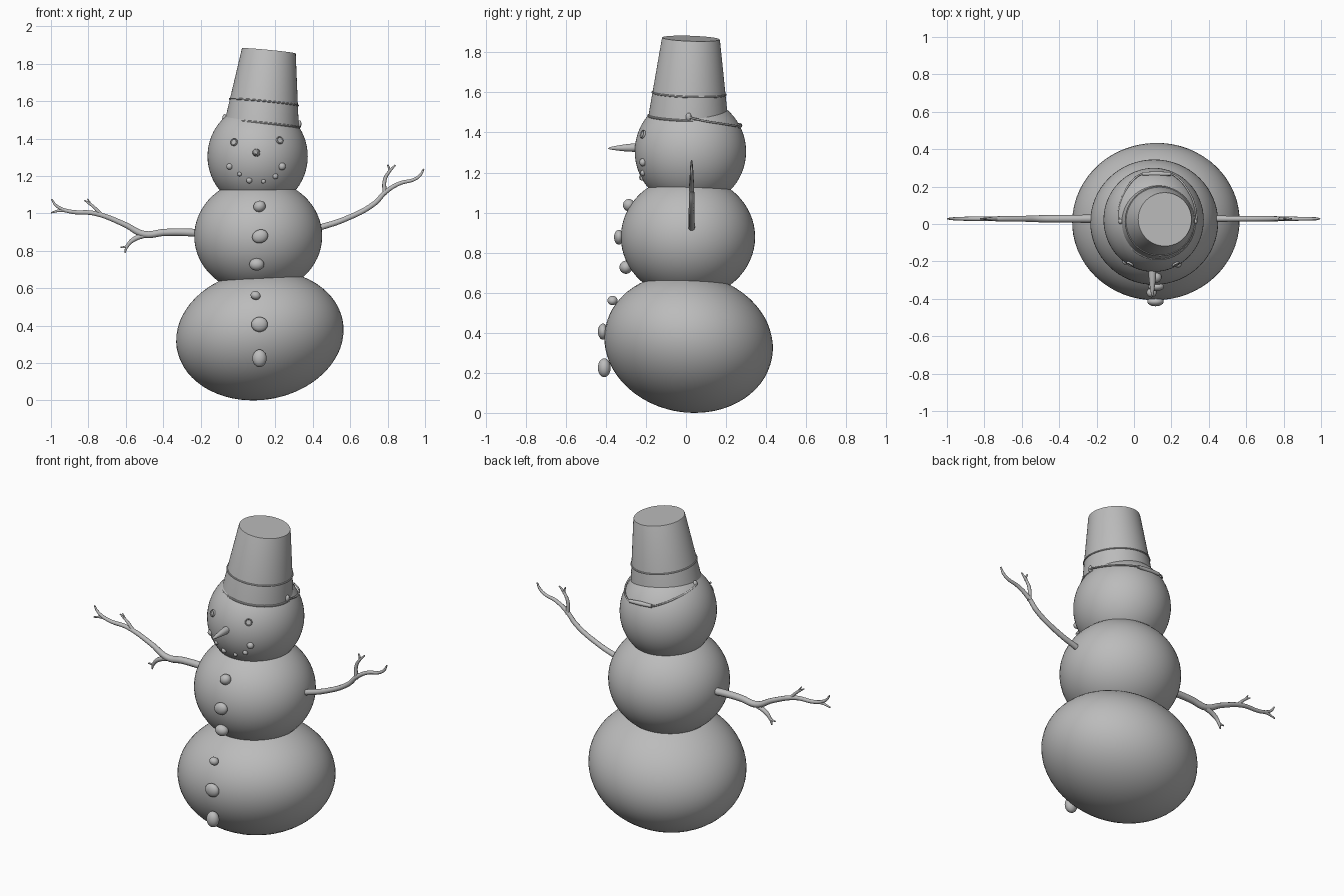
import bpy, bmesh, math
from mathutils import Vector, Matrix, Euler

if "Cube" in bpy.data.objects:
    bpy.data.objects.remove(bpy.data.objects["Cube"])

grey = bpy.data.materials.new("plain grey")
grey.diffuse_color = (0.5, 0.5, 0.5, 1)
grey.use_nodes = True
grey.node_tree.nodes["Principled BSDF"].inputs["Base Color"].default_value = grey.diffuse_color


def add_mesh(name, bm, angle=40):
    bmesh.ops.recalc_face_normals(bm, faces=bm.faces)
    me = bpy.data.meshes.new(name)
    bm.to_mesh(me)
    bm.free()
    ob = bpy.data.objects.new(name, me)
    bpy.context.collection.objects.link(ob)
    finish(ob, angle)
    return ob


def finish(ob, angle=40):
    ob.data.materials.clear()
    ob.data.materials.append(grey)
    bpy.ops.object.select_all(action='DESELECT')
    ob.select_set(True)
    bpy.context.view_layer.objects.active = ob
    bpy.ops.object.shade_smooth_by_angle(angle=math.radians(angle))


def ball(name, centre, radii, rot=(0, 0, 0), seg=48, ground=False):
    bm = bmesh.new()
    bmesh.ops.create_uvsphere(bm, u_segments=seg, v_segments=seg // 2, radius=1)
    m = (Matrix.Translation(centre) @ Euler([math.radians(a) for a in rot]).to_matrix().to_4x4()
         @ Matrix.Diagonal((*radii, 1)))
    bm.transform(m)
    if ground:  # drop the lowest point onto z = 0
        low = min(v.co.z for v in bm.verts)
        bm.transform(Matrix.Translation((0, 0, -low)))
    return add_mesh(name, bm, 80)


def lathe(name, profile, matrix, seg=64, closed=False):
    bm = bmesh.new()
    rings = []
    for r, z in profile:
        if r == 0:
            rings.append([bm.verts.new((0, 0, z))] * seg)
        else:
            rings.append([bm.verts.new((r * math.cos(2 * math.pi * i / seg),
                                        r * math.sin(2 * math.pi * i / seg), z)) for i in range(seg)])
    pairs = list(zip(rings, rings[1:])) + ([(rings[-1], rings[0])] if closed else [])
    for a, b in pairs:
        for i in range(seg):
            j = (i + 1) % seg
            bm.faces.new(list(dict.fromkeys((a[i], a[j], b[j], b[i]))))
    bm.transform(matrix)
    return add_mesh(name, bm)


def ring(name, radius, z, minor, matrix, seg=64):
    prof = [(radius + minor * math.cos(k * math.pi / 4), z + minor * math.sin(k * math.pi / 4))
            for k in range(8)]
    return lathe(name, prof, matrix, seg, closed=True)


def tube(name, strands):
    """Each strand is a list of (x, y, z, radius) points joined by a tapering round tube."""
    cu = bpy.data.curves.new(name, 'CURVE')
    cu.dimensions = '3D'
    cu.bevel_depth = 1
    cu.bevel_resolution = 3
    cu.resolution_u = 6
    cu.use_fill_caps = True
    for pts in strands:
        sp = cu.splines.new('BEZIER')
        sp.bezier_points.add(len(pts) - 1)
        for bp, (x, y, z, r) in zip(sp.bezier_points, pts):
            bp.co, bp.radius = (x, y, z), r
            bp.handle_left_type = bp.handle_right_type = 'AUTO'
    ob = bpy.data.objects.new(name, cu)
    bpy.context.collection.objects.link(ob)
    bpy.ops.object.select_all(action='DESELECT')
    ob.select_set(True)
    bpy.context.view_layer.objects.active = ob
    bpy.ops.object.convert(target='MESH')
    finish(bpy.context.view_layer.objects.active, 50)


# Three snow balls, slightly uneven
ball("lower_ball", (0.117, 0.013, 0.36), (0.45, 0.423, 0.343), (-10, -9, 0), 64, ground=True)
ball("middle_ball", (0.108, 0.01, 0.878), (0.342, 0.335, 0.308), (0, 0, 0), 64)
HEAD, HEAD_R = Vector((0.105, 0.022, 1.305)), Vector((0.268, 0.278, 0.278))
ball("head", HEAD, HEAD_R, (0, 0, 0), 64)


def on_head(x, z):
    """Front point on the head surface and its outward direction."""
    u, w = (x - HEAD.x) / HEAD_R.x, (z - HEAD.z) / HEAD_R.z
    v = -math.sqrt(max(0, 1 - u * u - w * w))
    p = Vector((x, HEAD.y + v * HEAD_R.y, z))
    return p, Vector((u / HEAD_R.x, v / HEAD_R.y, w / HEAD_R.z)).normalized()


# Eyes: small rimmed discs
for side, x, z in (("left", -0.02, 1.38), ("right", 0.222, 1.39)):
    p, n = on_head(x, z)
    m = Matrix.Translation(p) @ n.to_track_quat('Z', 'Y').to_matrix().to_4x4()
    lathe(side + "_eye", [(0, -0.008), (0.019, -0.008), (0.021, 0.004), (0.018, 0.009),
                          (0.014, 0.005), (0, 0.005)], m, 20)

# Carrot nose pointing forward
p, n = on_head(0.098, 1.325)
m = Matrix.Translation((0.098, -0.23, 1.325)) @ Matrix.Rotation(math.radians(91.5), 4, 'X')
lathe("nose", [(0, -0.02), (0.02, -0.02), (0.021, 0.03), (0.018, 0.07), (0.012, 0.115),
               (0.006, 0.15), (0, 0.16)], m, 20)

# Mouth pebbles
for i, (x, z, r) in enumerate([(-0.045, 1.251, 0.017), (0.008, 1.21, 0.012), (0.06, 1.176, 0.016),
                               (0.136, 1.171, 0.012), (0.2, 1.198, 0.015), (0.235, 1.251, 0.02)]):
    p, n = on_head(x, z)
    ball("mouth_pebble_%d" % (i + 1), p, (r, r * 0.9, r), (0, 0, 0), 16)

# Stone buttons down the front
for i, (c, r, t) in enumerate([
        ((0.115, -0.285, 1.037), (0.033, 0.030, 0.030), -25),
        ((0.118, -0.335, 0.877), (0.043, 0.024, 0.036), -20),
        ((0.100, -0.300, 0.727), (0.040, 0.032, 0.033), 0),
        ((0.094, -0.367, 0.561), (0.027, 0.025, 0.023), 15),
        ((0.115, -0.415, 0.406), (0.044, 0.025, 0.040), 0),
        ((0.115, -0.408, 0.225), (0.038, 0.032, 0.047), 0)]):
    ball("button_%d" % (i + 1), c, r, (0, t, 0), 24)

# Twig arms (x, z, radius) in a plane near y = 0.03
Y = 0.028


def arm(name, strands):
    tube(name, [[(x, Y, z, r) for x, z, r in s] for s in strands])


arm("right_arm", [
    [(0.34, 0.89, 0.017), (0.425, 0.92, 0.017), (0.57, 0.968, 0.015), (0.73, 1.053, 0.014),
     (0.79, 1.115, 0.013), (0.864, 1.16, 0.011), (0.944, 1.182, 0.009), (0.975, 1.205, 0.008),
     (0.993, 1.238, 0.004)],
    [(0.785, 1.10, 0.012), (0.785, 1.18, 0.010), (0.81, 1.225, 0.008), (0.842, 1.258, 0.004)],
    [(0.808, 1.218, 0.008), (0.808, 1.24, 0.006), (0.80, 1.26, 0.004)]])
arm("left_arm", [
    [(-0.12, 0.885, 0.023), (-0.227, 0.896, 0.022), (-0.393, 0.898, 0.020), (-0.50, 0.888, 0.019),
     (-0.607, 0.941, 0.015), (-0.767, 1.0, 0.013), (-0.90, 1.01, 0.011), (-0.955, 1.03, 0.009),
     (-0.98, 1.05, 0.007), (-0.996, 1.076, 0.004)],
    [(-0.49, 0.888, 0.016), (-0.564, 0.856, 0.013), (-0.592, 0.825, 0.009), (-0.605, 0.79, 0.004)],
    [(-0.575, 0.845, 0.009), (-0.60, 0.822, 0.007), (-0.628, 0.818, 0.004)],
    [(-0.73, 0.99, 0.011), (-0.778, 1.04, 0.008), (-0.80, 1.055, 0.006), (-0.822, 1.07, 0.003)],
    [(-0.775, 1.038, 0.007), (-0.79, 1.055, 0.005), (-0.805, 1.078, 0.003)],
    [(-0.90, 1.01, 0.009), (-0.95, 1.015, 0.008), (-1.0, 1.003, 0.004)]])

# Upturned bucket hat, tilted to one side
tilt = (Matrix.Translation((0.127, 0.011, 1.475)) @ Matrix.Rotation(math.radians(5.5), 4, 'Y')
        @ Matrix.Rotation(math.radians(-2), 4, 'X'))
lathe("bucket", [(0, 0.396), (0.143, 0.396), (0.145, 0.392), (0.199, 0), (0.19, 0),
                 (0.136, 0.385), (0, 0.385)], tilt)
ring("bucket_rim", 0.199, 0.002, 0.006, tilt)
ring("bucket_band", 0.183, 0.12, 0.005, tilt)

# Wire handle hanging behind, with its grip and ears
W = 0.005
wire = [(-0.08, 0.015, 1.505), (-0.077, 0.09, 1.492), (-0.05, 0.17, 1.475), (0.0, 0.24, 1.452),
        (0.045, 0.268, 1.438), (0.12, 0.268, 1.434), (0.195, 0.268, 1.43), (0.24, 0.24, 1.434),
        (0.295, 0.17, 1.445), (0.327, 0.09, 1.458), (0.335, 0.015, 1.475)]
tube("bucket_handle", [[(*q, W) for q in wire]])
tube("handle_grip", [[(0.045, 0.268, 1.438, 0.010), (0.12, 0.268, 1.434, 0.013),
                      (0.195, 0.268, 1.43, 0.010)]])
for side, q in (("left", (-0.072, 0.013, 1.51)), ("right", (0.327, 0.013, 1.478))):
    ball(side + "_handle_ear", q, (0.012, 0.014, 0.02), (0, 5, 0), 16)
